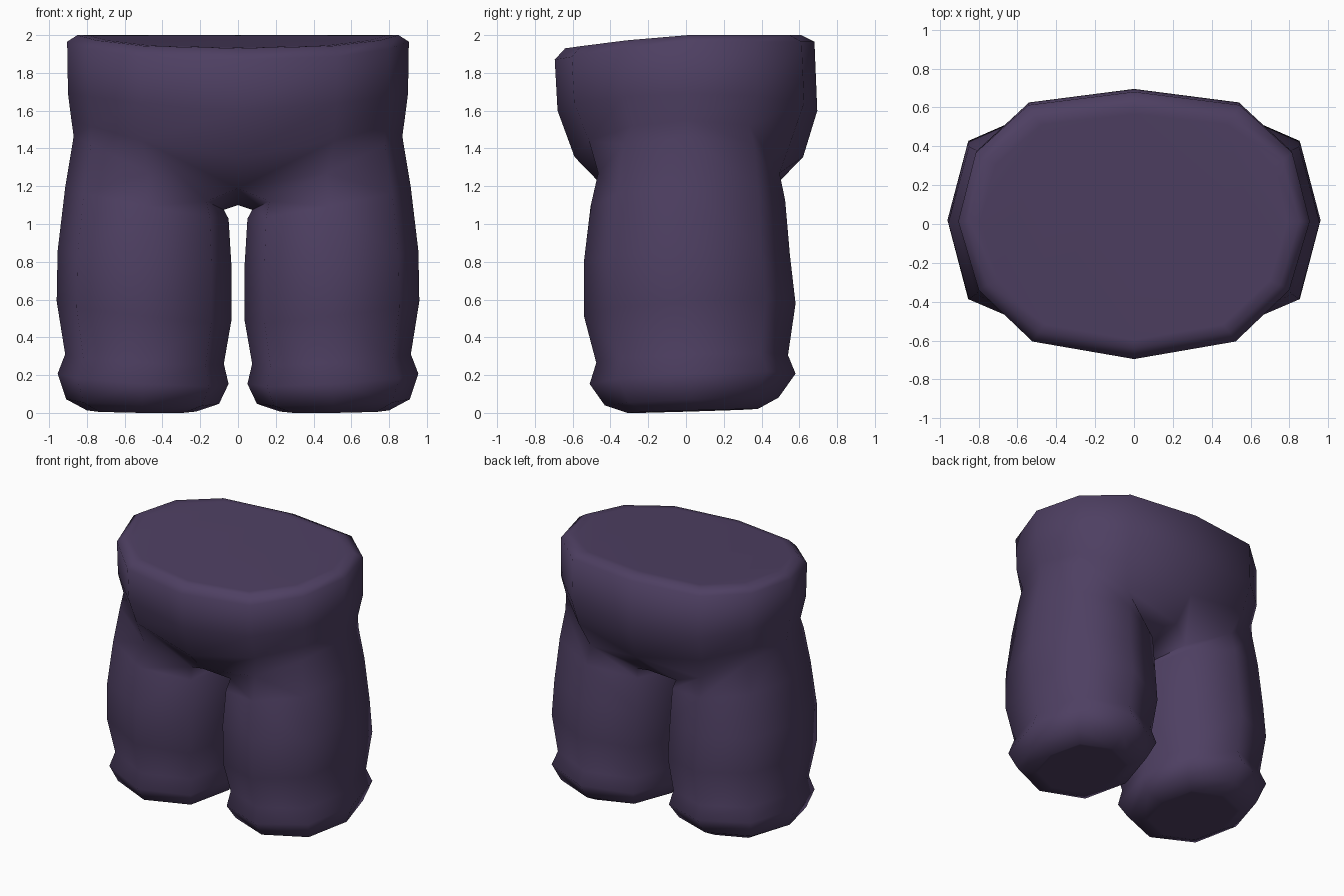
import bpy, bmesh, math

if "Cube" in bpy.data.objects:
    bpy.data.objects.remove(bpy.data.objects["Cube"])

cloth = bpy.data.materials.new("dark purple cloth")
cloth.diffuse_color = (0.076, 0.050, 0.122, 1)
cloth.use_nodes = True
cloth.node_tree.nodes["Principled BSDF"].inputs["Base Color"].default_value = cloth.diffuse_color

bm = bmesh.new()


def add(points):
    return [bm.verts.new(p) for p in points]


def bridge(a, b):
    for i in range(len(a)):
        j = (i + 1) % len(a)
        bm.faces.new((a[i], a[j], b[j], b[i]))


def cap(loop, inset=.93):
    """Close a loop with a narrow inset ring and a flat middle."""
    n = len(loop)
    mid = sum((v.co for v in loop), loop[0].co * 0) / n
    inner = add([mid.lerp(v.co, inset) for v in loop])
    bridge(loop, inner)
    face = bm.faces.new(inner)
    bmesh.ops.triangulate(bm, faces=[face])


# Waist and hips: twelve-sided rings, counted from the front centre
outline = [(0, -1), (.52, -.87), (.795, -.49), (.90, .02), (.81, .54), (.54, .90), (0, 1)]
outline += [(-x, y) for x, y in outline[-2:0:-1]]


def hip_ring(z, sx, front, back, lift=0.0, dip=0.0):
    pts = []
    for x, y in outline:
        zz = z + lift * (abs(x) / .9) ** 1.5 - dip * max(0, -y) ** 1.3
        pts.append((x * sx, y * (front if y < 0 else back), zz))
    return add(pts)


hips = [
    hip_ring(1.355, .98, .59, .62, .195),
    hip_ring(1.60, 1.0, .68, .695, .09),
    hip_ring(1.965, 1.005, .695, .68, 0, .095),
    hip_ring(2.0, .945, .64, .61, 0, .07),
]
for a, b in zip(hips, hips[1:]):
    bridge(a, b)
cap(hips[-1])

# Crotch line running from front to back under the bowl
crotch = [hips[0][0]] + add([(0, -.43, 1.19), (0, .02, 1.10), (0, .46, 1.19)]) + [hips[0][6]]

# Legs: eight-sided tubes with a bulging cuff
# height, inner x, outer x, front y, back y, sideways tilt, back tilt
leg_rows = [
    (1.27, .075, .87, -.465, .495, .49, .0),
    (1.11, .05, .915, -.505, .525, .19, .03),
    (.820, .035, .955, -.54, .55, .08, .03),
    (.545, .035, .96, -.54, .58, .10, .06),
    (.295, .075, .915, -.475, .54, .06, .04),
    (.190, .05, .955, -.51, .58, .06, .05),
    (.070, .10, .91, -.43, .49, .03, .045),
    (.020, .22, .80, -.31, .38, .01, .03),
]


def leg(side):
    rings = []
    for row, (z, xi, xo, yf, yb, tx, ty) in enumerate(leg_rows):
        cx, rx, cy, ry = (xi + xo) / 2, (xo - xi) / 2, (yf + yb) / 2, (yb - yf) / 2
        ring = []
        for i in range(8):          # starts at the front, goes round the outside
            a = (i - 2) * math.pi / 4
            kx, ky = (1.09, 1.02) if i % 2 else (1, 1)
            x, y = cx + rx * kx * math.cos(a), cy + ry * ky * math.sin(a)
            ring.append((side * x, y, z + tx * (x - cx) + ty * (y - cy)))
        rings.append(add(ring))
    for a, b in zip(rings, rings[1:]):
        bridge(a, b)
    cap(rings[-1])

    # Join the leg top to the hips outside and to the crotch line inside
    top, hip = rings[0], hips[0]
    h = [hip[i if side > 0 else -i] for i in range(7)]
    for i in range(4):
        bm.faces.new((h[i + 1], h[i + 2], top[i + 1], top[i]))
    bm.faces.new((h[0], h[1], top[0], top[7], crotch[1]))
    bm.faces.new((h[5], h[6], crotch[3], top[5], top[4]))
    for i in (1, 2):
        bm.faces.new((crotch[i], crotch[i + 1], top[7 - i], top[8 - i]))


for side in (1, -1):
    leg(side)

# Sit on the ground
low = min(v.co.z for v in bm.verts)
for v in bm.verts:
    if v.co.z < .5:
        v.co.z -= low
bmesh.ops.recalc_face_normals(bm, faces=bm.faces)

mesh = bpy.data.meshes.new("trousers")
bm.to_mesh(mesh)
bm.free()
mesh.materials.append(cloth)
trousers = bpy.data.objects.new("trousers", mesh)
bpy.context.collection.objects.link(trousers)
bpy.context.view_layer.objects.active = trousers
trousers.select_set(True)
bpy.ops.object.shade_smooth_by_angle(angle=math.radians(80))
